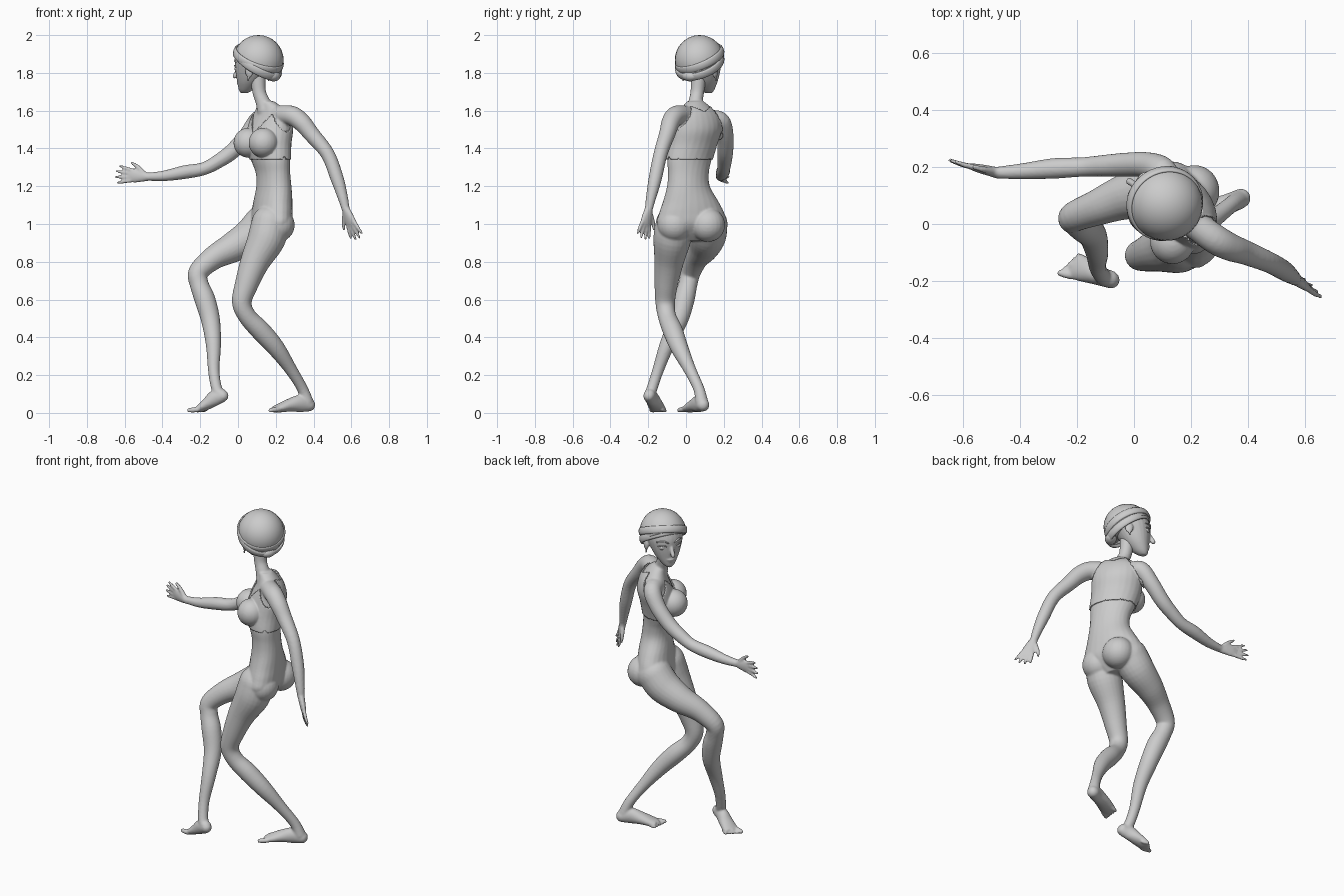
import bpy, bmesh, math
from mathutils import Vector, Matrix

if "Cube" in bpy.data.objects:
    bpy.data.objects.remove(bpy.data.objects["Cube"])

V = Vector
Z = V((0, 0, 1))


def spline(pts, sub=5):
    """Catmull-Rom resampling of position + size rows."""
    out = []
    for i in range(len(pts) - 1):
        p = [pts[max(i - 1, 0)], pts[i], pts[i + 1], pts[min(i + 2, len(pts) - 1)]]
        for k in range(sub):
            t = k / sub
            out.append([.5 * (2*b + (c - a)*t + (2*a - 5*b + 4*c - d)*t*t + (3*b - a - 3*c + d)*t**3)
                        for a, b, c, d in zip(*p)])
    return out + [list(pts[-1])]


def loft(bm, frames, n=24):
    """Skin rings given as (centre, axis u, axis v)."""
    rings = [[bm.verts.new(c + u * math.cos(2*math.pi*i/n) + v * math.sin(2*math.pi*i/n))
              for i in range(n)] for c, u, v in frames]
    faces = [bm.faces.new((a[i], a[(i+1) % n], b[(i+1) % n], b[i]))
             for a, b in zip(rings, rings[1:]) for i in range(n)]
    faces += [bm.faces.new(rings[0]), bm.faces.new(rings[-1])]
    bmesh.ops.recalc_face_normals(bm, faces=faces)


def ball(bm, c, r, rot=None):
    r = (r, r, r) if isinstance(r, (int, float)) else r
    m = Matrix.Translation(c) @ (rot or Matrix()) @ Matrix.Diagonal((*r, 1))
    bmesh.ops.create_uvsphere(bm, u_segments=24, v_segments=16, radius=1, matrix=m)


def limb(bm, pts, ref=(0, 0, 1)):
    """Tube along x, y, z, r (or x, y, z, width along ref, thickness)."""
    pts = [tuple(p) + (p[3],) if len(p) == 4 else tuple(p) for p in pts]
    s = spline(pts)
    frames = []
    for i, p in enumerate(s):
        t = (V(s[min(i+1, len(s)-1)][:3]) - V(s[max(i-1, 0)][:3])).normalized()
        u = V(ref) - t * t.dot(V(ref))
        if u.length < .05:
            u = t.orthogonal()
        u.normalize()
        frames.append((V(p[:3]), u * p[3], t.cross(u) * p[4]))
    loft(bm, frames)
    for p in (pts[0], pts[-1]):
        ball(bm, V(p[:3]), min(p[3], p[4]))


def stack(bm, rows):
    """Horizontal rings: x, y, z, half width, half depth, facing angle."""
    fr = []
    for x, y, z, w, d, a in spline(rows):
        a = math.radians(a)
        fr.append((V((x, y, z)), V((-math.sin(a), math.cos(a), 0)) * w, V((math.cos(a), math.sin(a), 0)) * d))
    loft(bm, fr)


def finish(bm, name, voxel=0, matrix=None):
    me = bpy.data.meshes.new(name)
    bm.to_mesh(me)
    bm.free()
    ob = bpy.data.objects.new(name, me)
    bpy.context.collection.objects.link(ob)
    if voxel:
        m = ob.modifiers.new("blend", 'REMESH')
        m.mode, m.voxel_size = 'VOXEL', voxel
        s = ob.modifiers.new("soften", 'SMOOTH')
        s.factor, s.iterations = .5, 4
        dg = bpy.context.evaluated_depsgraph_get()
        new = bpy.data.meshes.new_from_object(ob.evaluated_get(dg))
        ob.modifiers.clear()
        ob.data = new
    if matrix:
        ob.matrix_world = matrix
    for p in ob.data.polygons:
        p.use_smooth = True
    return ob


def hand(bm, wrist, tip, spread):
    w, d = V(wrist), (V(tip) - V(wrist)).normalized()
    s = V(spread)
    s = (s - d * s.dot(d)).normalized()
    limb(bm, [(*(w + d*k), a, b) for k, a, b in
              ((-.01, .02, .02), (.03, .03, .018), (.07, .037, .015), (.095, .034, .011))], s)
    nrm = d.cross(s)
    for i, ln in enumerate((.066, .08, .082, .072)):
        o = 1.5 - i
        a = w + d*.085 + s*o*.018
        b = a + (d + s*o*.16).normalized()*ln*.55
        c = b + (d + s*o*.16 + nrm*.12).normalized()*ln*.5
        limb(bm, [(*a, .0105), (*b, .0095), (*c, .007)])
    limb(bm, [(*(w + d*.025 + s*.02), .014), (*(w + d*.06 + s*.05), .011), (*(w + d*.09 + s*.065), .008)])


def foot(bm, path, d, side):
    """Foot tube plus five toes; side points to the big toe."""
    d, s = V(d).normalized(), V(side).normalized()
    limb(bm, path, s)
    end = V(path[-1][:3])
    for i in range(5):
        o = 2 - i
        a = end + s*o*.017 - d*(.01 + .006*i)
        r = .014 if i == 0 else .0105
        a.z = max(a.z, r)
        b = a + d*(.045 - .004*i) + s*o*.003
        b.z = r
        limb(bm, [(*a, r), (*((a + b)/2), r), (*b, r*.85)])


# body: trunk, neck, buttocks and bust
bm = bmesh.new()
stack(bm, [(.16, .03, .91, .07, .05, 197), (.165, .03, .95, .14, .08, 197), (.175, .03, 1.0, .19, .1, 197),
           (.18, .03, 1.06, .178, .1, 198), (.185, .025, 1.12, .152, .095, 200), (.19, .013, 1.2, .12, .085, 207),
           (.185, .013, 1.27, .116, .082, 210), (.172, .018, 1.34, .128, .09, 214), (.162, .035, 1.42, .135, .1, 217),
           (.17, .055, 1.5, .14, .098, 217), (.175, .06, 1.57, .13, .075, 217), (.165, .055, 1.62, .085, .052, 217),
           (.15, .05, 1.65, .045, .038, 217)])
limb(bm, [(.15, .05, 1.6, .05), (.13, .052, 1.65, .038), (.112, .06, 1.7, .036), (.105, .067, 1.78, .042)])
for y in (-.06, .115):
    ball(bm, V((.212, y, .995)), (.088, .092, .09))
for x, y in ((.135, -.062), (.055, .042)):
    ball(bm, V((x, y, 1.43)), .072)

# arms and hands
limb(bm, [(.2, .01, 1.575, .05), (.28, -.05, 1.575, .052), (.335, -.08, 1.54, .049), (.39, -.1, 1.475, .043),
          (.475, -.135, 1.37, .037), (.525, -.163, 1.24, .035), (.555, -.185, 1.14, .027), (.57, -.197, 1.08, .021)])
hand(bm, (.57, -.197, 1.08), (.63, -.23, .92), (-.7, .7, 0))
limb(bm, [(.12, .13, 1.555, .05), (.1, .185, 1.54, .05), (.045, .207, 1.465, .045), (-.03, .208, 1.385, .042),
          (-.1, .205, 1.335, .038), (-.18, .2, 1.293, .034), (-.28, .195, 1.275, .036), (-.39, .185, 1.255, .028),
          (-.48, .18, 1.25, .021)])
hand(bm, (-.48, .18, 1.25), (-.65, .22, 1.265), (0, 0, 1))

# legs and feet
limb(bm, [(.17, -.06, 1.0, .1), (.15, -.073, .92, .1), (.09, -.09, .8, .078), (.045, -.105, .68, .062),
          (.02, -.11, .585, .052), (.05, -.1, .51, .048), (.12, -.07, .435, .053), (.2, -.035, .345, .047),
          (.28, .02, .23, .033), (.34, .067, .13, .029), (.365, .083, .06, .034)], (0, 1, 0))
foot(bm, [(.375, .09, .042, .034, .036), (.33, .07, .05, .036, .046), (.27, .047, .04, .042, .034),
          (.22, .025, .026, .046, .024), (.19, .013, .019, .042, .017)], (-.93, -.37, 0), (.37, -.93, 0))
limb(bm, [(.13, .12, 1.0, .1), (.07, .115, .935, .097), (-.03, .095, .875, .08), (-.13, .057, .82, .063),
          (-.21, .025, .745, .053), (-.205, .01, .68, .05), (-.175, -.01, .6, .055), (-.145, -.04, .49, .05),
          (-.13, -.1, .36, .04), (-.128, -.15, .22, .03), (-.11, -.183, .12, .029), (-.085, -.193, .095, .031)], (0, 1, 0))
foot(bm, [(-.08, -.196, .09, .03, .034), (-.12, -.182, .08, .034, .042), (-.16, -.165, .05, .042, .032),
          (-.195, -.152, .026, .046, .022), (-.212, -.146, .018, .042, .016)], (-.93, .33, 0), (-.33, -.93, 0))
body = finish(bm, "body", .0062)

# crop top: chest faces lifted off the body, with armholes and neckline
F, S, C = V((-.8, -.6, 0)), V((.6, -.8, 0)), V((.165, .05, 0))


def covered(p):
    q = p - C
    l, f = abs(q.dot(S)), q.dot(F)
    if not 1.345 < p.z < 1.66 or l > .155:
        return False
    if p.z > 1.47 and l > .15 - (p.z - 1.47) * .6:
        return False
    neck = 1.47 + l * 1.3 if f > 0 else 1.59 + l * .5
    return p.z < neck


bm = bmesh.new()
bm.from_mesh(body.data)
bmesh.ops.delete(bm, geom=[f for f in bm.faces if not covered(f.calc_center_median())], context='FACES')
bmesh.ops.smooth_vert(bm, verts=[v for v in bm.verts if v.is_boundary], factor=.5)
top = finish(bm, "crop_top")
sol = top.modifiers.new("cloth", 'SOLIDIFY')
sol.thickness, sol.offset = .007, 1

# head frame: local -y is the face
HEAD = Matrix.Translation((.108, .072, 1.868)) @ Matrix.Rotation(math.radians(238), 4, 'Z')

# face with nose, lips and ears
bm = bmesh.new()
stack(bm, [(0, y, z, w, d, 270) for y, z, w, d in
           ((-.09, -.175, .016, .018), (-.078, -.158, .036, .038), (-.055, -.115, .066, .066), (-.035, -.06, .09, .092),
            (-.012, 0, .106, .116), (0, .06, .098, .108), (0, .1, .065, .075))])
limb(bm, [(0, -.118, -.03, .008), (0, -.133, -.06, .011), (0, -.146, -.085, .013)])
ball(bm, V((0, -.116, -.122)), (.024, .011, .007))
ball(bm, V((0, -.112, -.134)), (.02, .011, .007))
for s in (-1, 1):
    ball(bm, V((s*.1, .005, -.06)), (.012, .024, .034))
    ball(bm, V((s*.102, .0, -.103)), (.006, .006, .012))
finish(bm, "head", .005, HEAD)

# eyes with lids and brows
bm = bmesh.new()
for s in (-1, 1):
    ball(bm, V((s*.043, -.094, -.045)), (.026, .024, .017))
    limb(bm, [(s*.016, -.118, -.047, .003), (s*.042, -.121, -.029, .004), (s*.073, -.098, -.036, .003)])
    limb(bm, [(s*.018, -.126, -.016, .003), (s*.045, -.12, -.002, .005), (s*.078, -.092, -.012, .003)])
finish(bm, "eyes_and_brows", 0, HEAD)

# cap: sphere cut by a plane that drops towards the nape
TILT = math.radians(33)
bm = bmesh.new()
ball(bm, V((0, 0, 0)), (.13, .135, .132))
bmesh.ops.bisect_plane(bm, geom=bm.verts[:] + bm.edges[:] + bm.faces[:], plane_co=(0, 0, -.025),
                       plane_no=(0, math.sin(TILT), math.cos(TILT)), clear_inner=True)
bmesh.ops.holes_fill(bm, edges=[e for e in bm.edges if e.is_boundary])
finish(bm, "cap", 0, HEAD)


# two wrapped bands around the cap and a knot at the nape
def band(name, z, tilt, roll, r):
    bm = bmesh.new()
    rot = Matrix.Rotation(roll, 3, 'Y') @ Matrix.Rotation(-tilt, 3, 'X')
    n, m = 48, 10
    rings = []
    for i in range(n):
        a = 2*math.pi*i/n
        rad = V((math.cos(a), math.sin(a)*1.03, 0))
        rings.append([bm.verts.new(V((0, 0, z)) + rot @ (rad*(r + .008*math.cos(t)) + Z*.022*math.sin(t)))
                      for t in (2*math.pi*k/m for k in range(m))])
    for i in range(n):
        p, q = rings[i], rings[(i+1) % n]
        for k in range(m):
            bm.faces.new((p[k], q[k], q[(k+1) % m], p[(k+1) % m]))
    bmesh.ops.recalc_face_normals(bm, faces=bm.faces)
    finish(bm, name, 0, HEAD)


band("lower_band", -.02, TILT, 0, .126)
band("upper_band", .008, TILT * .8, .16, .128)
bm = bmesh.new()
ball(bm, V((0, .095, -.085)), (.045, .032, .028))
finish(bm, "nape_hair", 0, HEAD)
